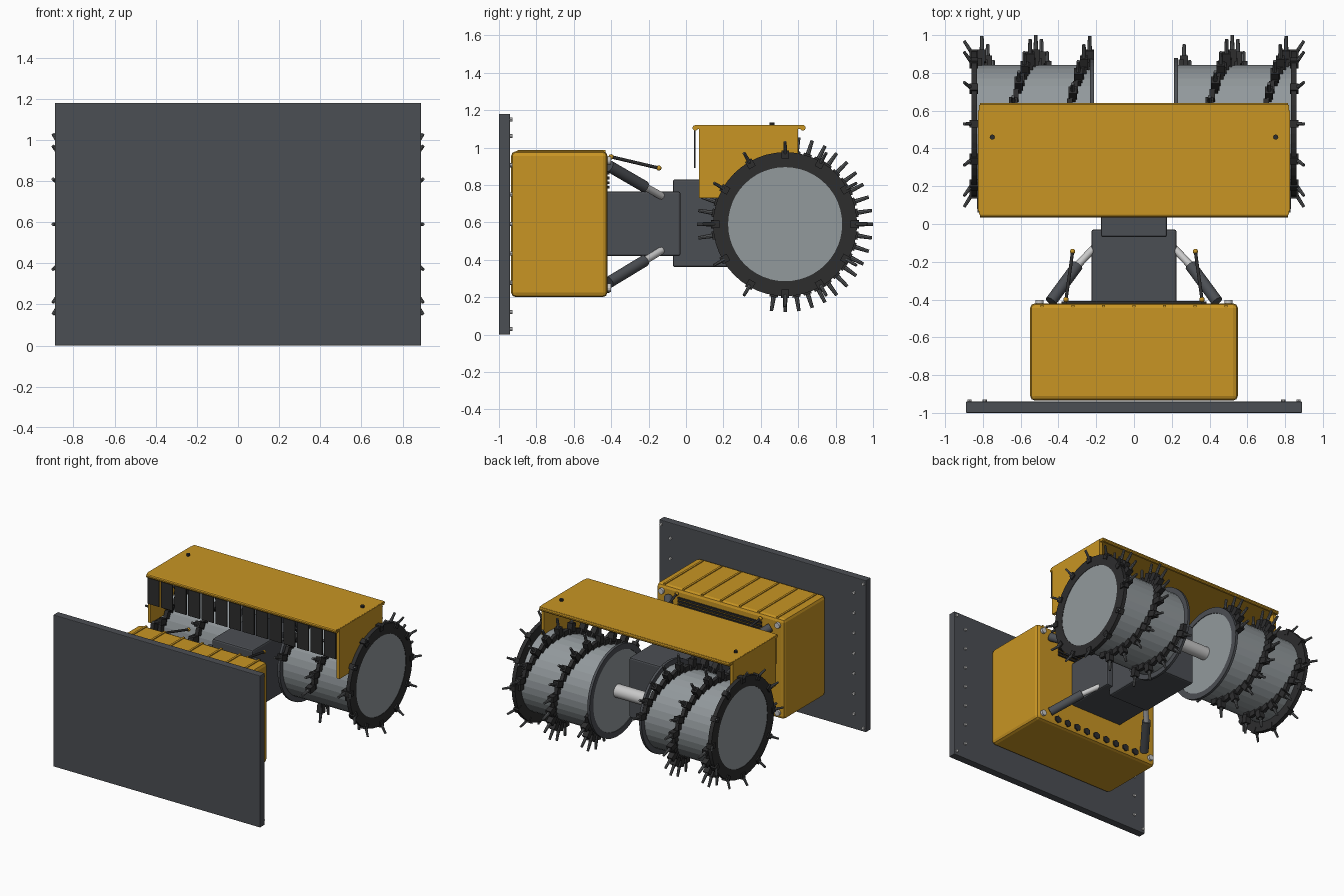
import bpy, bmesh
from math import sin, cos, pi, radians
from mathutils import Matrix, Vector

if "Cube" in bpy.data.objects:
    bpy.data.objects.remove(bpy.data.objects["Cube"])


def material(name, rgb):
    m = bpy.data.materials.new(name)
    m.use_nodes = True
    m.diffuse_color = (*rgb, 1)
    m.node_tree.nodes["Principled BSDF"].inputs["Base Color"].default_value = (*rgb, 1)
    return m


YELLOW = material("machine yellow", (0.58, 0.30, 0.017))
SLATE = material("slate grey", (0.071, 0.077, 0.087))
BLACK = material("near black", (0.026, 0.026, 0.027))
STEEL = material("drum steel", (0.29, 0.32, 0.335))
PICK = material("pick grey", (0.10, 0.105, 0.11))
CHROME = material("bright rod", (0.58, 0.58, 0.58))


def box(bm, lo, hi, matrix=None):
    """Axis-aligned box between two corners, optionally transformed."""
    lo, hi = Vector(lo), Vector(hi)
    m = Matrix.Translation((lo + hi) / 2) @ Matrix.Diagonal((*(hi - lo), 1))
    bmesh.ops.create_cube(bm, size=1, matrix=(matrix or Matrix()) @ m)


def rod(bm, a, b, r, sides=12, r2=None):
    """Cylinder or cone from point a to point b."""
    a, b = Vector(a), Vector(b)
    d = b - a
    m = Matrix.Translation((a + b) / 2) @ d.to_track_quat('Z', 'Y').to_matrix().to_4x4()
    bmesh.ops.create_cone(bm, cap_ends=True, segments=sides, radius1=r,
                          radius2=r if r2 is None else r2, depth=d.length, matrix=m)


def finish(name, bm, mat, bevel=0, smooth=False):
    me = bpy.data.meshes.new(name)
    bm.to_mesh(me)
    bm.free()
    ob = bpy.data.objects.new(name, me)
    bpy.context.collection.objects.link(ob)
    me.materials.append(mat)
    if bevel:
        mod = ob.modifiers.new("bevel", 'BEVEL')
        mod.width = bevel
        mod.segments = 2
    if smooth:
        bpy.context.view_layer.objects.active = ob
        ob.select_set(True)
        bpy.ops.object.shade_smooth_by_angle(angle=radians(40))
        ob.select_set(False)
    return ob


def box_part(name, lo, hi, mat, bevel=0):
    bm = bmesh.new()
    box(bm, lo, hi)
    return finish(name, bm, mat, bevel)


# Main blocks
box_part("front_plate", (-0.89, -1, 0), (0.89, -0.94, 1.18), SLATE, 0.005)
box_part("body_housing", (-0.55, -0.935, 0.2), (0.55, -0.42, 0.98), YELLOW, 0.025)
box_part("arm_housing", (-0.225, -0.43, 0.42), (0.225, -0.03, 0.765), SLATE, 0.01)
box_part("gearbox", (-0.175, -0.07, 0.36), (0.175, 0.45, 0.83), SLATE, 0.012)

# Ribs on the housing roof
bm = bmesh.new()
for i in range(-3, 4):
    box(bm, (i * 0.162 - 0.008, -0.9, 0.97), (i * 0.162 + 0.008, -0.43, 0.986))
finish("roof_ribs", bm, YELLOW)

# Louvres and vents on the housing back
bm = bmesh.new()
for i in range(6):
    z = 0.78 + i * 0.025
    box(bm, (-0.36, -0.422, z), (0.36, -0.408, z + 0.014))
for i in range(-4, 5):
    rod(bm, (i * 0.09, -0.425, 0.25), (i * 0.09, -0.41, 0.25), 0.028, 6)
finish("back_vents", bm, BLACK)

# Bolts on the plate and the housing
bm = bmesh.new()
for s in (-1, 1):
    for i in range(7):
        z = 0.12 + i * 0.157
        rod(bm, (s * 0.79, -0.945, z), (s * 0.79, -0.928, z), 0.011, 8)
    for z in (0.03, 1.15):
        rod(bm, (s * 0.87, -0.945, z), (s * 0.87, -0.928, z), 0.011, 8)
    for z in (0.25, 0.93):
        rod(bm, (s * 0.5, -0.43, z), (s * 0.5, -0.402, z), 0.022, 12)
finish("bolts", bm, CHROME)

# Hydraulic cylinders and hoses
barrels, pistons, hoses, fittings = (bmesh.new() for _ in range(4))
for s in (-1, 1):
    for z0, z1, z2 in ((0.9, 0.79, 0.74), (0.28, 0.395, 0.45)):
        mid = (s * 0.3, -0.22, z1)
        rod(barrels, (s * 0.44, -0.41, z0), mid, 0.031, 20)
        rod(pistons, mid, (s * 0.215, -0.13, z2), 0.02, 16)
    ends = (s * 0.36, -0.4, 0.95), (s * 0.325, -0.145, 0.89)
    rod(hoses, *ends, 0.009, 10)
    for p in ends:
        bmesh.ops.create_uvsphere(fittings, u_segments=12, v_segments=8, radius=0.014,
                                  matrix=Matrix.Translation(p))
finish("cylinder_barrels", barrels, SLATE, smooth=True)
finish("cylinder_rods", pistons, CHROME, smooth=True)
finish("hoses", hoses, BLACK, smooth=True)
finish("hose_fittings", fittings, YELLOW, smooth=True)

# Cowl: top sheet with rolled edges and two side sheets
bm = bmesh.new()
box(bm, (-0.82, 0.05, 1.098), (0.82, 0.63, 1.12))
for y in (0.05, 0.625):
    rod(bm, (-0.815, y, 1.105), (0.815, y, 1.105), 0.015, 10)
for s in (-1, 1):
    box(bm, (s * 0.8, 0.07, 0.73), (s * 0.825, 0.6, 1.119))
finish("cowl", bm, YELLOW)

bm = bmesh.new()
for s in (-1, 1):
    rod(bm, (s * 0.75, 0.46, 1.115), (s * 0.75, 0.46, 1.135), 0.014, 8)
finish("cowl_bolts", bm, BLACK)

# Hanging curtain strips
bm = bmesh.new()
for i in range(14):
    x = (i - 6.5) * 0.117
    box(bm, (x - 0.05, 0.043, 0.89), (x + 0.05, 0.051, 1.1))
finish("curtain_strips", bm, BLACK)

# Cutting drums
CY, CZ = 0.53, 0.59


def polar(x, r, phi):
    """Point around the drum axis; phi runs from the top towards the rear."""
    return Vector((x, CY + r * sin(phi), CZ + r * cos(phi)))


def ring(bm, x0, x1, r_in, r_out, sides=48):
    """Flat washer around the drum axis."""
    loops = [[bm.verts.new(polar(x, r, 2 * pi * i / sides)) for i in range(sides)]
             for x, r in ((x0, r_in), (x0, r_out), (x1, r_out), (x1, r_in))]
    for k in range(4):
        a, b = loops[k], loops[(k + 1) % 4]
        for i in range(sides):
            j = (i + 1) % sides
            bm.faces.new((a[i], a[j], b[j], b[i]))
    bmesh.ops.recalc_face_normals(bm, faces=bm.faces)


bm = bmesh.new()
rod(bm, (-0.25, CY, CZ), (0.25, CY, CZ), 0.05, 24)
finish("axle", bm, CHROME, smooth=True)

for side, s, start in (("left", 1, 0.37), ("right", -1, -0.67)):
    bm = bmesh.new()
    rod(bm, (s * 0.218, CY, CZ), (s * 0.857, CY, CZ), 0.312, 36)
    finish(side + "_drum", bm, STEEL)
    bm = bmesh.new()
    ring(bm, s * 0.83, s * 0.86, 0.305, 0.385)
    finish(side + "_outer_ring", bm, BLACK)
    bm = bmesh.new()
    ring(bm, s * 0.213, s * 0.233, 0.305, 0.35)
    finish(side + "_inner_ring", bm, SLATE)

    holders, picks = bmesh.new(), bmesh.new()
    # Outward-leaning picks on the outer ring
    for i in range(12):
        phi = i * pi / 6
        turn = Matrix.Translation((0, CY, CZ)) @ Matrix.Rotation(-phi, 4, 'X')
        box(holders, (s * 0.825, -0.02, 0.35), (s * 0.87, 0.02, 0.395), turn)
        rod(picks, polar(s * 0.855, 0.37, phi), polar(s * 0.9, 0.44, phi), 0.011, 8, 0.008)
    # Two spiral rows of holders, each second one carrying a pick
    for row in range(2):
        for k in range(-60, 61):
            deg = k * 9
            x = start + row * 0.3 + 0.6 * deg / 360
            if not 0.235 < abs(x) < 0.83 or x * s < 0 or 192 < deg % 360 < 253:
                continue
            phi = radians(deg)
            turn = Matrix.Translation((x, CY, CZ)) @ Matrix.Rotation(-phi, 4, 'X')
            box(holders, (-0.014, -0.028, 0.3), (0.014, 0.028, 0.35), turn)
            if (k + row) % 2 == 0:
                box(holders, (-0.022, -0.022, 0.33), (0.022, 0.022, 0.395), turn)
                rod(picks, polar(x, 0.38, phi), polar(x, 0.47, phi), 0.013, 8, 0.009)
    finish(side + "_pick_holders", holders, BLACK)
    finish(side + "_picks", picks, PICK)
